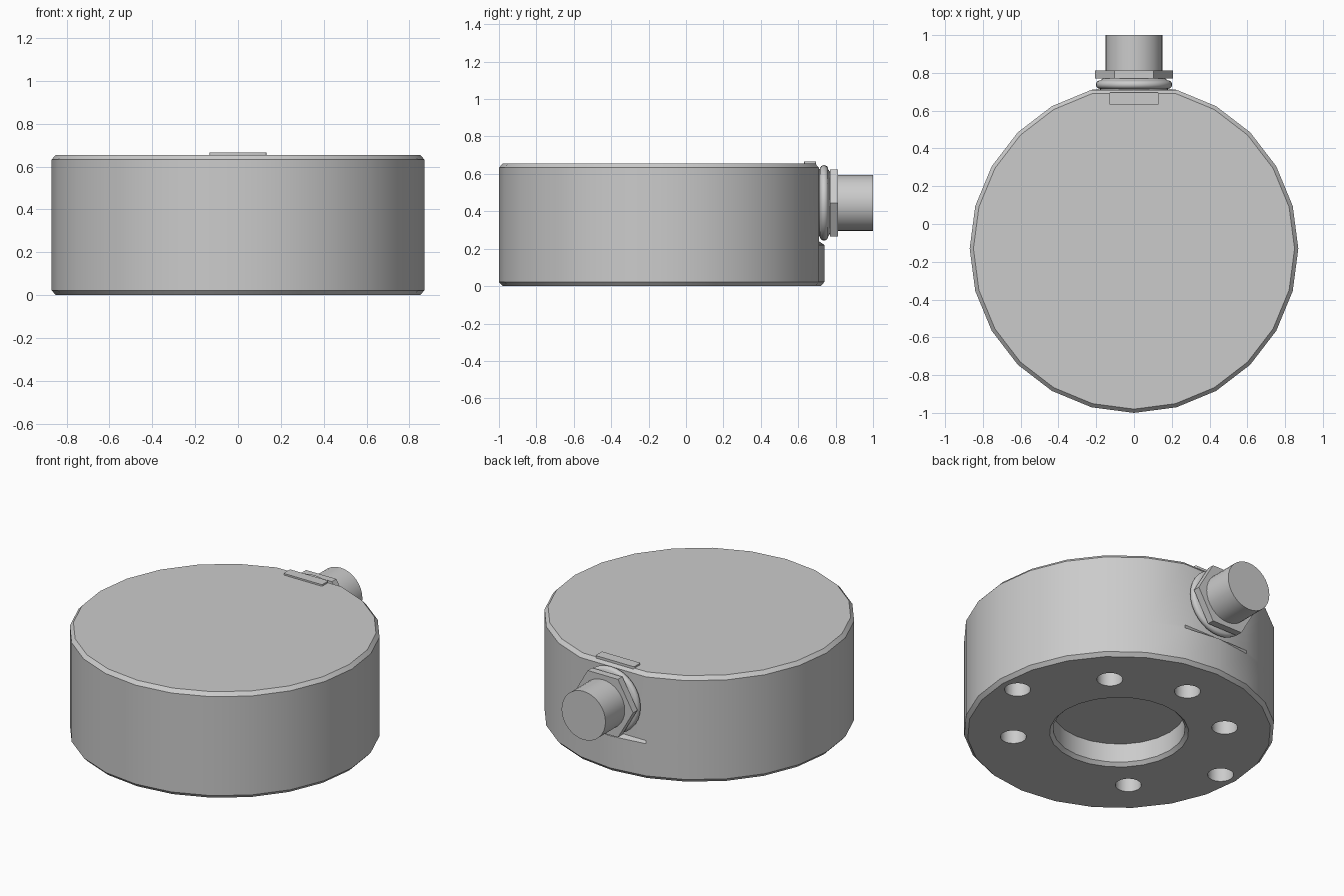
import bpy, bmesh, math
from mathutils import Matrix

cube = bpy.data.objects.get("Cube")
if cube:
    bpy.data.objects.remove(cube, do_unlink=True)

metal = bpy.data.materials.new("grey metal")
metal.use_nodes = True
metal.diffuse_color = (0.6, 0.6, 0.6, 1)
metal.node_tree.nodes["Principled BSDF"].inputs["Base Color"].default_value = (0.6, 0.6, 0.6, 1)

BODY_Y = -0.13     # centre of the round body
PORT_Z = 0.445     # height of the connector axis
NOTCH = math.cos(math.radians(15))


def finish(name, bm):
    bmesh.ops.recalc_face_normals(bm, faces=bm.faces[:])
    mesh = bpy.data.meshes.new(name)
    bm.to_mesh(mesh)
    bm.free()
    mesh.materials.append(metal)
    obj = bpy.data.objects.new(name, mesh)
    bpy.context.collection.objects.link(obj)
    return obj


def smooth(obj):
    bpy.ops.object.select_all(action="DESELECT")
    obj.select_set(True)
    bpy.context.view_layer.objects.active = obj
    bpy.ops.object.shade_smooth_by_angle(angle=math.radians(32))


def lathe(bm, profile, sides, matrix, pull_back=None):
    """Closed turned solid from (radius, height) pairs; pull_back lists rings
    whose +y corner is drawn in to make a flat."""
    rings = []
    for i, (r, z) in enumerate(profile):
        ring = []
        for k in range(sides):
            a = 2 * math.pi * k / sides
            rad = r * NOTCH if pull_back and i in pull_back and k == sides // 4 else r
            ring.append(bm.verts.new(matrix @ Matrix.Translation(
                (rad * math.cos(a), rad * math.sin(a), z)).translation))
        rings.append(ring)
    for lo, hi in zip(rings, rings[1:]):
        for k in range(sides):
            n = (k + 1) % sides
            bm.faces.new((lo[k], lo[n], hi[n], hi[k]))
    bm.faces.new(rings[0][::-1])
    bm.faces.new(rings[-1])


# Round body with chamfered rims and a flat behind the connector
bm = bmesh.new()
lathe(bm, [(0.85, 0), (0.87, 0.022), (0.87, 0.22), (0.87, 0.24), (0.87, 0.633), (0.85, 0.655)],
      24, Matrix.Translation((0, BODY_Y, 0)), pull_back=(3, 4, 5))
body = finish("body", bm)

# Cutter: central recess and seven mounting holes in the underside
bm = bmesh.new()
lathe(bm, [(0.41, -0.02), (0.39, 0), (0.37, 0.02), (0.37, 0.137)], 24,
      Matrix.Translation((0, BODY_Y, 0)))
holes = [(0.742, 0), (-0.742, 0), (0, 0.595)]
holes += [(sx * 0.42, sy * 0.42) for sx in (-1, 1) for sy in (-1, 1)]
for x, y in holes:
    lathe(bm, [(0.073, -0.05), (0.073, 0.3)], 20, Matrix.Translation((x, BODY_Y + y, 0)))
cutter = finish("underside_cutter", bm)
cutter.hide_render = True

mod = body.modifiers.new("underside", "BOOLEAN")
mod.operation = "DIFFERENCE"
mod.solver = "EXACT"
mod.object = cutter
bpy.context.view_layer.objects.active = body
bpy.ops.object.modifier_apply(modifier=mod.name)
bpy.data.objects.remove(cutter, do_unlink=True)
smooth(body)

# Connector parts turned about the y axis
to_y = Matrix.Translation((0, 0, PORT_Z)) @ Matrix.Rotation(math.radians(-90), 4, "X")
seal = [(0.18, 0.70), (0.18, 0.715)]
seal += [(0.18 + 0.022 * math.sin(math.pi * t / 8), 0.738 - 0.022 * math.cos(math.pi * t / 8))
         for t in range(1, 8)]
seal += [(0.18, 0.76), (0.165, 0.77)]
for name, profile, sides in (
        ("connector_seal", seal, 32),
        ("connector_nut", [(0.207, 0.769), (0.207, 0.812)], 6),
        ("connector_barrel", [(0.15, 0.75), (0.15, 1.0)], 32)):
    bm = bmesh.new()
    lathe(bm, profile, sides, to_y)
    smooth(finish(name, bm))

# Small raised key plate on the top, with rounded corners
bm = bmesh.new()
bmesh.ops.create_cube(bm, size=1, matrix=Matrix.Translation((0, 0.664, 0.6575))
                      @ Matrix.Diagonal((0.264, 0.064, 0.015, 1)))
upright = [e for e in bm.edges if abs(e.verts[0].co.z - e.verts[1].co.z) > 0.01]
bmesh.ops.bevel(bm, geom=upright, offset=0.008, segments=3, profile=0.5, affect="EDGES")
smooth(finish("key_plate", bm))
